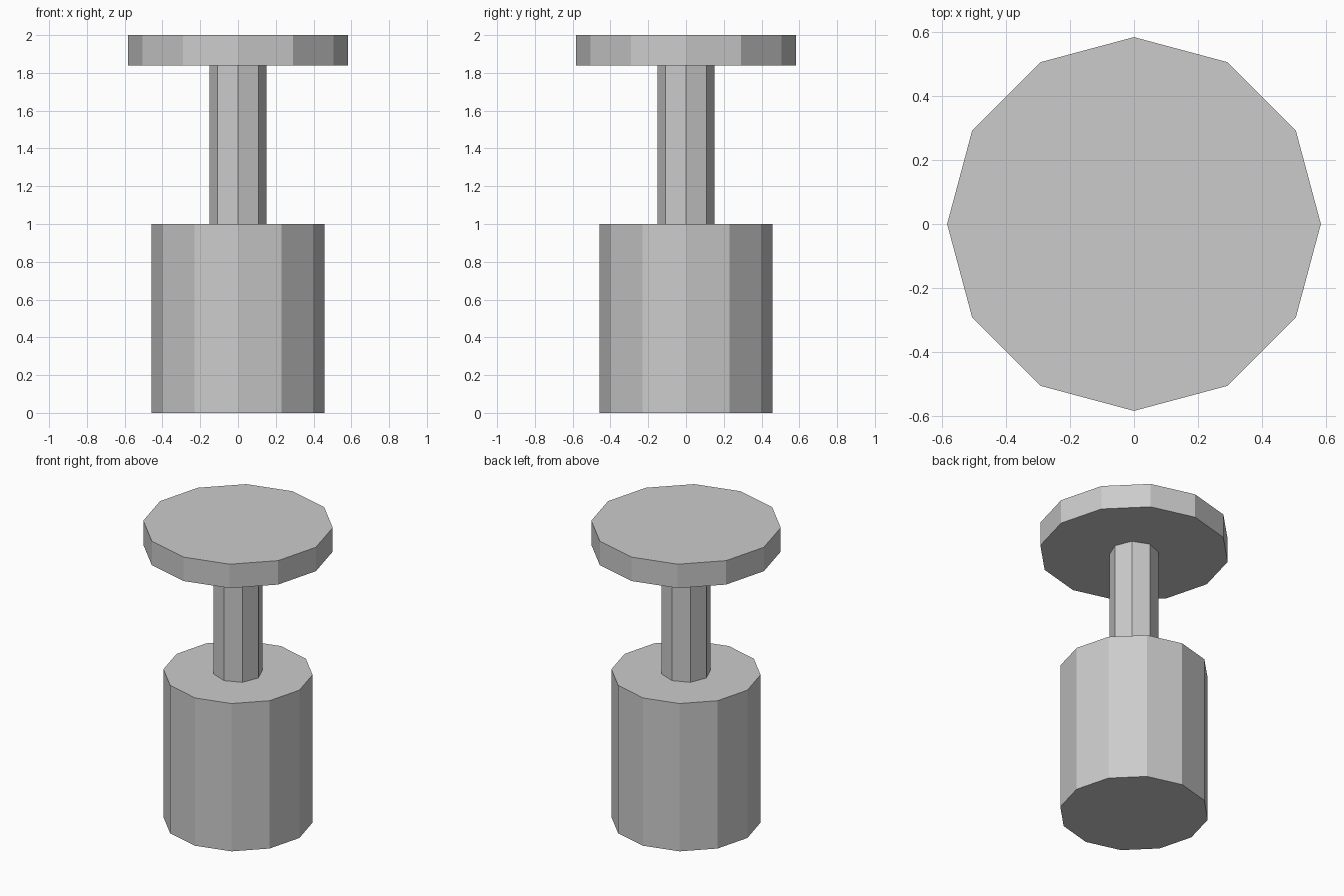
import bpy

if "Cube" in bpy.data.objects:
    bpy.data.objects.remove(bpy.data.objects["Cube"])


def drum(name, sides, radius, z0, z1):
    # Flat-sided upright cylinder with corners on the x and y axes
    bpy.ops.mesh.primitive_cylinder_add(
        vertices=sides, radius=radius, depth=z1 - z0,
        location=(0, 0, (z0 + z1) / 2))
    obj = bpy.context.object
    obj.name = obj.data.name = name
    return obj


# Wide body, thin stem and flat cap, stacked
drum("base", 12, 0.459, 0.0, 1.0)
drum("stem", 8, 0.152, 1.0, 1.838)
drum("top_disc", 12, 0.583, 1.838, 2.0)
